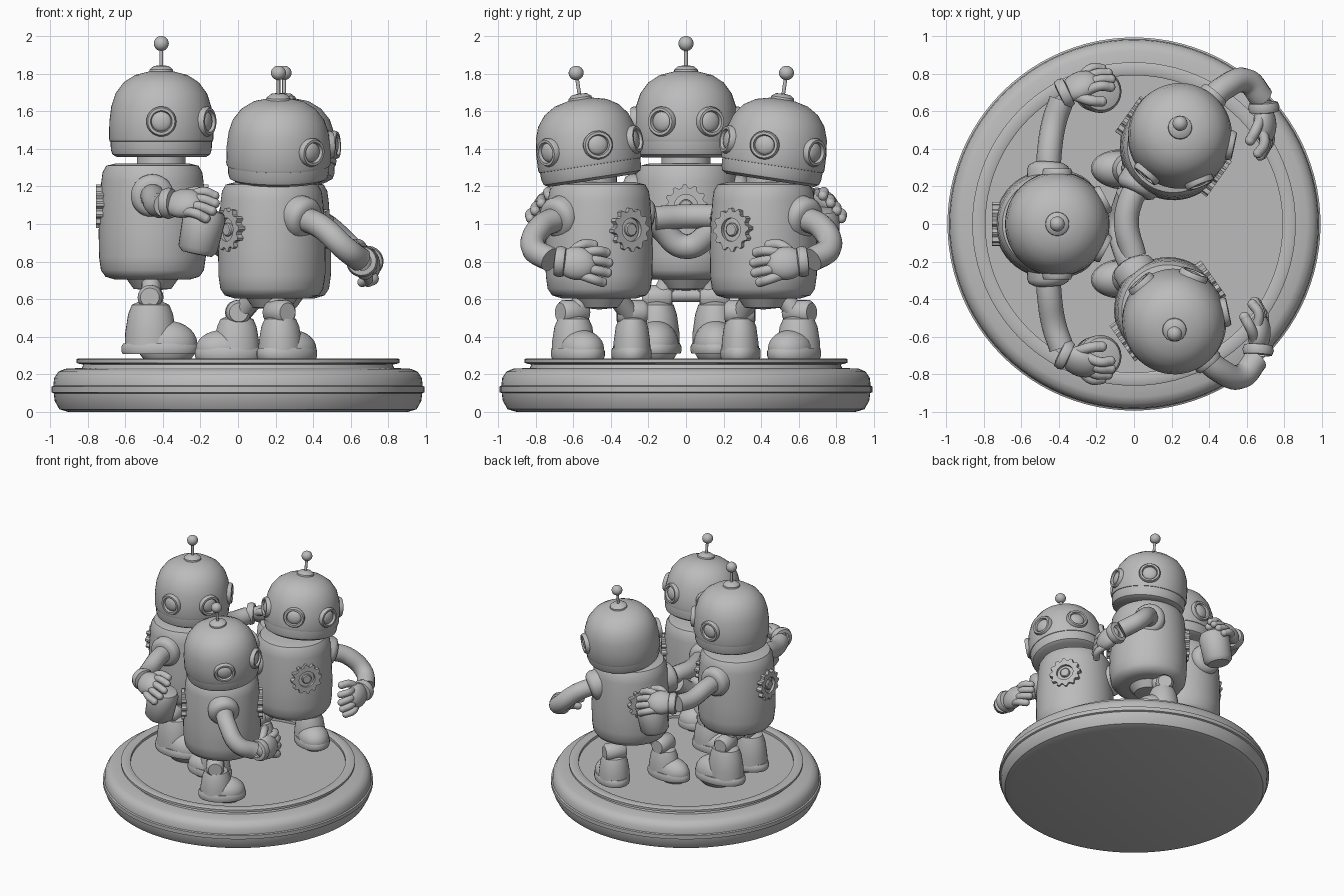
import bpy, bmesh, math
from mathutils import Vector, Matrix

if "Cube" in bpy.data.objects:
    bpy.data.objects.remove(bpy.data.objects["Cube"])

grey = bpy.data.materials.new("light grey")
grey.diffuse_color = (0.5, 0.5, 0.5, 1)
grey.use_nodes = True
grey.node_tree.nodes["Principled BSDF"].inputs["Base Color"].default_value = grey.diffuse_color
T, R = Matrix.Translation, Matrix.Rotation


def finish(obj, angle=40):
    obj.data.materials.clear()
    obj.data.materials.append(grey)
    bpy.ops.object.select_all(action='DESELECT')
    obj.select_set(True)
    bpy.context.view_layer.objects.active = obj
    bpy.ops.object.shade_smooth_by_angle(angle=math.radians(angle))


def add_mesh(name, bm, mat):
    bmesh.ops.recalc_face_normals(bm, faces=bm.faces)
    me = bpy.data.meshes.new(name)
    bm.to_mesh(me)
    bm.free()
    me.transform(mat)
    obj = bpy.data.objects.new(name, me)
    bpy.context.collection.objects.link(obj)
    finish(obj)


def lathe(name, profile, mat=Matrix(), seg=40):
    """Spin (radius, height) points around z."""
    bm = bmesh.new()
    vs = [bm.verts.new((r, 0, z)) for r, z in profile]
    es = [bm.edges.new(p) for p in zip(vs, vs[1:])]
    bmesh.ops.spin(bm, geom=vs + es, cent=(0, 0, 0), axis=(0, 0, 1),
                   angle=math.tau, steps=seg, use_duplicate=False)
    bmesh.ops.remove_doubles(bm, verts=bm.verts, dist=1e-4)
    add_mesh(name, bm, mat)


def ball(name, mat, size):
    bm = bmesh.new()
    bmesh.ops.create_uvsphere(bm, u_segments=24, v_segments=14, radius=1)
    add_mesh(name, bm, mat @ Matrix.Diagonal((*size, 1)))


def tube(name, pts, radius):
    """Smooth round tube through the points."""
    cu = bpy.data.curves.new(name, 'CURVE')
    cu.dimensions = '3D'
    cu.bevel_depth, cu.bevel_resolution, cu.use_fill_caps = radius, 5, True
    sp = cu.splines.new('BEZIER')
    sp.bezier_points.add(len(pts) - 1)
    for bp, p in zip(sp.bezier_points, pts):
        bp.co = p
        bp.handle_left_type = bp.handle_right_type = 'AUTO'
    obj = bpy.data.objects.new(name, cu)
    bpy.context.collection.objects.link(obj)
    bpy.ops.object.select_all(action='DESELECT')
    obj.select_set(True)
    bpy.context.view_layer.objects.active = obj
    bpy.ops.object.convert(target='MESH')
    finish(bpy.context.object)


def aim(pos, direction):
    """Matrix at pos with z along direction."""
    return T(pos) @ Vector(direction).to_track_quat('Z', 'Y').to_matrix().to_4x4()


def outward(angle, r, z):
    """Matrix on a cylinder wall with z pointing out."""
    return R(angle, 4, 'Z') @ T((r, 0, z)) @ R(math.pi / 2, 4, 'Y')


def gear(name, mat):
    bm = bmesh.new()
    rims = []
    for z in (-0.03, 0.012):
        out, inn = [], []
        for i in range(48):
            a = math.tau * i / 48
            r = 0.116 if i % 4 < 2 else 0.098
            out.append(bm.verts.new((r * math.cos(a), r * math.sin(a), z)))
            inn.append(bm.verts.new((.062 * math.cos(a), .062 * math.sin(a), z)))
        rims.append((out, inn))
    (o0, i0), (o1, i1) = rims
    for i in range(48):
        j = (i + 1) % 48
        for p, q in ((o0, o1), (o1, i1), (i1, i0), (i0, o0)):
            bm.faces.new((p[i], p[j], q[j], q[i]))
    add_mesh(name, bm, mat)
    lathe(name + "_hub", [(0, .012), (.03, .012), (.036, .006), (.036, -.03)], mat, 20)


def hand(name, wrist, direction, normal, thumb_side):
    """Palm, four fingers and a thumb; normal points out of the back of the hand."""
    x = Vector(direction).normalized()
    y = Vector(normal).cross(x).normalized()
    m = Matrix((x, y, x.cross(y))).transposed().to_4x4()
    m.translation = wrist
    lathe(name + "_cuff", [(.05, -.03), (.076, -.025), (.084, 0), (.076, .025), (.05, .03)],
          m @ R(math.pi / 2, 4, 'Y'), 24)
    ball(name + "_palm", m @ T((.09, 0, 0)), (.105, .09, .06))
    for i in range(4):
        k = i - 1.5
        pts = [(.12, k * .04, 0), (.19, k * .052, .005), (.265 - abs(k) * .02, k * .054, -.03)]
        tube(name + "_finger", [m @ Vector(p) for p in pts], .026)
        ball(name + "_fingertip", m @ T(pts[2]), (.026,) * 3)
    pts = [(.05, thumb_side * .05, -.01), (.11, thumb_side * .11, -.03), (.16, thumb_side * .12, -.06)]
    tube(name + "_thumb", [m @ Vector(p) for p in pts], .028)
    ball(name + "_thumb_tip", m @ T(pts[2]), (.028,) * 3)


def arm(name, pts):
    d = Vector(pts[1]) - Vector(pts[0])
    lathe(name + "_shoulder", [(.11, -.06), (.115, 0), (.105, .025), (.08, .04), (0, .04)], aim(pts[0], d), 28)
    tube(name, pts, .066)


def shoe(name, pos, yaw, h, length, width):
    """Shoe with overall height h."""
    m = T(pos) @ R(yaw, 4, 'Z') @ Matrix.Diagonal((length / .37, width / .27, 1, 1))
    lathe(name + "_sole", [(0, 0), (.97, 0), (1, .012), (1, .04), (.95, .055), (0, .055)],
          m @ Matrix.Diagonal((.185, .135, 1, 1)))
    ball(name + "_toe", m @ T((.035, 0, .05)), (.145, .122, .45 * h))
    lathe(name + "_ankle", [(0, .03), (.125, .03), (.122, .4 * h), (.108, .75 * h), (.09, .93 * h), (.05, h), (0, h)],
          m @ T((-.045, 0, 0)), 28)


def robot(name, body, head, yaw, head_yaw, tilt, size, gear_z, shoe_h, feet):
    B = T(body) @ R(yaw, 4, 'Z')
    # body shell with chest and back gears
    lathe(name + "_body", [(0, 0), (.2, 0), (.25, .015), (.274, .05), (.284, .12), (.286, .25), (.281, .4), (.272, .52),
                           (.265, .57), (.245, .605), (.19, .618), (0, .618)], B, 48)
    for side, a in (("chest", 0), ("back", math.pi)):
        gear(name + "_" + side + "_gear", B @ outward(a, .287, gear_z))
    # neck and domed head
    lathe(name + "_neck", [(.15, -.12), (.13, -.05), (.13, .03)], T(head))
    H = T(head) @ R(tilt, 4, 'X') @ R(head_yaw, 4, 'Z') @ Matrix.Diagonal((1, 1, size, 1))
    lathe(name + "_jaw", [(0, 0), (.235, 0), (.26, .015), (.268, .04), (.27, .085), (.25, .09)], H, 48)
    lathe(name + "_head", [(.25, .08), (.274, .085), (.278, .1), (.276, .19), (.266, .27), (.243, .34),
                           (.2, .398), (.14, .437), (.07, .455), (0, .46)], H, 48)
    # eyes in front, ear discs at the sides
    for label, a in (("eye", .49), ("eye", -.49), ("ear", 1.57), ("ear", -1.57)):
        m = H @ outward(a, .264, .19)
        lathe(name + "_" + label + "_ring", [(.076, -.03), (.08, .015), (.072, .03), (.058, .03), (.052, .01)], m, 28)
        ball(name + "_" + label + "_lens", m @ T((0, 0, .005)), (.055, .055, .025))
    # antenna
    lathe(name + "_antenna_cap", [(.066, .44), (.062, .467), (.04, .485), (0, .49)], H, 24)
    tube(name + "_antenna_rod", [H @ Vector((0, 0, .47)), H @ Vector((0, 0, .59))], .01)
    ball(name + "_antenna_tip", H @ T((0, 0, .605)), (.04,) * 3)
    # hips, legs, knee joints and shoes
    lathe(name + "_hips", [(0, -.06), (.1, -.05), (.15, .02)], B)
    for side, (x, y, z, turn, length, width) in zip(("left", "right"), feet):
        back = Matrix.Rotation(turn, 3, 'Z') @ Vector((.05, 0, 0))
        knee = Vector((x, y, z + shoe_h + .02)) - back
        hip = knee.lerp(Vector(body), .5)
        hip.z = body[2] + .02
        tube(name + "_" + side + "_leg", [hip, knee - Vector((0, 0, .03))], .052)
        axis = (math.sin(turn), -math.cos(turn), 0)
        lathe(name + "_" + side + "_knee", [(0, -.08), (.05, -.08), (.066, -.06), (.066, .06), (.05, .08), (0, .08)],
              aim(knee, axis), 20)
        shoe(name + "_" + side + "_shoe", (x, y, z), turn, shoe_h, length, width)


# round stand with a ridge, a floor and a raised ring
lathe("stand", [(0, 0), (.9, 0), (.95, .015), (.975, .06), (.98, .1), (.992, .105), (.992, .135), (.982, .14),
                (.978, .18), (.955, .215), (.92, .23), (.83, .235), (.82, .26), (0, .26)], seg=96)
lathe("stand_ring", [(.79, .25), (.79, .28), (.8, .285), (.85, .285), (.86, .28), (.86, .262), (.84, .255), (.79, .25)],
      seg=96)

# tall robot
robot("tall_robot", (-.455, 0, .705), (-.408, 0, 1.355), 0, 0, .0, 1, .39, .28,
      [(-.415, .155, .31, .05, .41, .26), (-.415, -.155, .31, -.05, .41, .26)])
tube("tall_robot_leg_bar", [(-.47, -.15, .62), (-.47, .15, .62)], .035)

# two smaller robots, with slightly different placement on each side
for s, name, dx, dy in ((-1, "near_robot", 0, 0), (1, "far_robot", .03, -.05)):
    robot(name, (.18 + dx, .462 * s + dy, .605), (.215 + dx, .498 * s + dy, 1.232), -.62 * s, -.7 * s,
          -.15 * s, .955, .365, .225,
          [(-.05, .29 * s, .285, math.pi - .05 * s, .36, .215), (.26, .575 * s, .285, -.6 * s, .35, .25)])
    # outer arm bending forward over the belly
    arm(name + "_outer_arm", [(x + dx, y * s + dy, z) for x, y, z in
                              ((.35, .68, 1.03), (.45, .775, .98), (.57, .81, .87), (.65, .72, .81))])
    hand(name + "_outer_hand", (.66 + dx, .67 * s + dy, .80), (.06, -.95 * s, -.1), (.95, .1 * s, .2), -s)
    # tall robot's arm holding a cup
    arm("tall_robot_arm", [(-.455, .285 * s, 1.15), (-.45, .38 * s, 1.14), (-.425, .54 * s, 1.1),
                           (-.385, .66 * s, 1.1)])
    hand("tall_robot_hand", (-.37, .695 * s, 1.11), (.87, .42 * s, 0), (-.1, .75 * s, .65), -s)
    lathe("cup", [(0, -.125), (.08, -.122), (.105, -.095), (.115, .08), (.1, .115), (.06, .125), (0, .125)],
          T((-.195, .705 * s, .96)) @ R(.2, 4, 'Y'), 28)

# inner arms linking the two smaller robots
arm("near_robot_inner_arm", [(.0, -.24, 1.03), (-.04, -.16, 1.0), (-.07, 0, .88), (-.03, .16, .98)])
arm("far_robot_inner_arm", [(.02, .2, 1.03), (-.02, .12, 1.04), (-.04, 0, 1.04), (.0, -.17, 1.03)])
